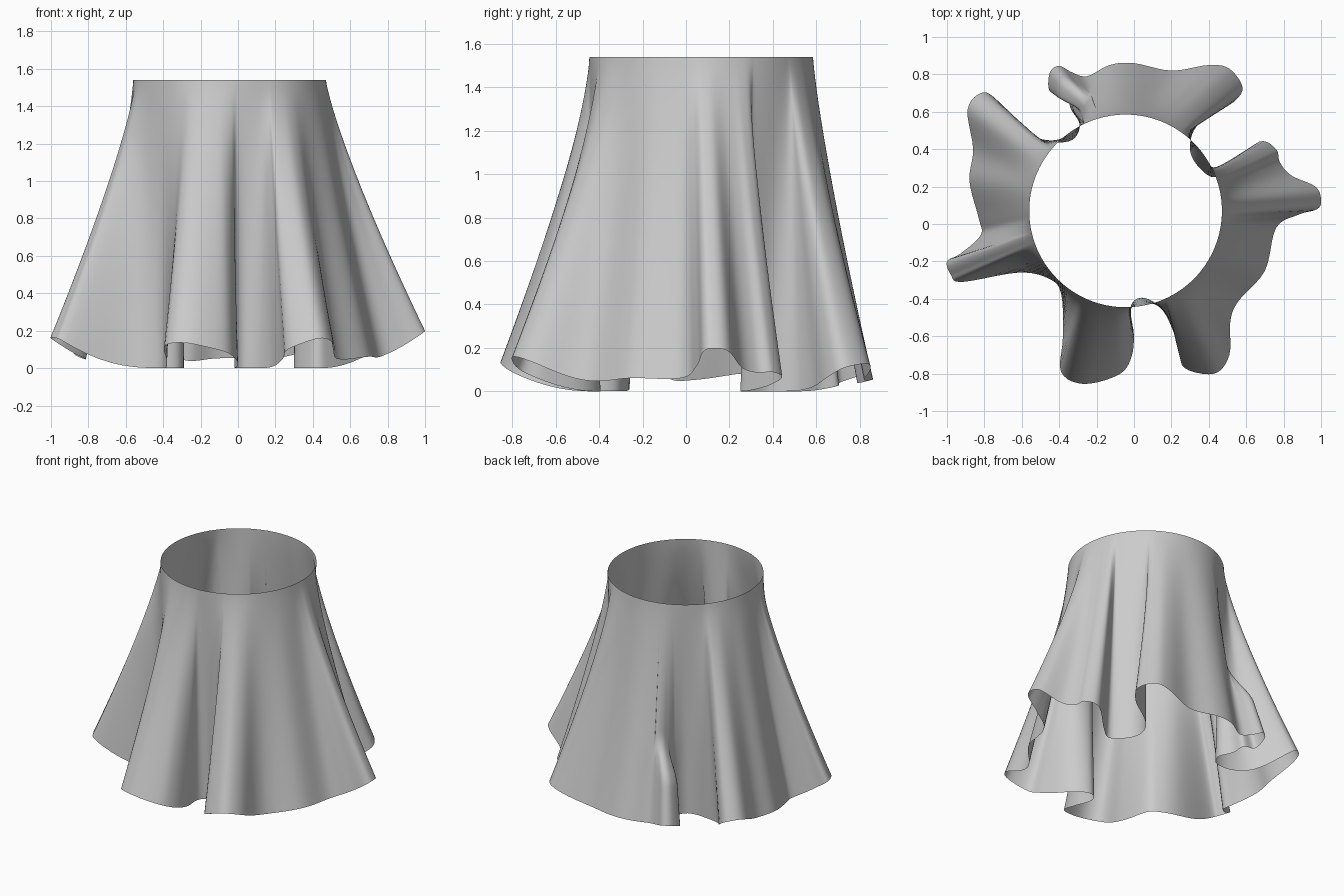
import bpy, bmesh, math
from mathutils import Vector

if "Cube" in bpy.data.objects:
    bpy.data.objects.remove(bpy.data.objects["Cube"])

WAIST_C = Vector((-0.045, 0.07))
WAIST_R, WAIST_Z = 0.515, 1.54
SUB, ROWS = 5, 40

# Hem outline seen from above, clockwise from the right-hand fold
HEM = [(1.0, .13), (.98, .08), (.88, .05), (.76, -.02), (.70, -.25), (.56, -.41),
       (.515, -.52), (.51, -.70), (.43, -.80), (.27, -.77), (.24, -.66), (.18, -.5),
       (.11, -.42), (.03, -.395), (-.02, -.45), (0, -.6), (-.02, -.73), (-.09, -.81),
       (-.27, -.855), (-.39, -.79), (-.38, -.6), (-.39, -.37), (-.46, -.29), (-.62, -.26),
       (-.92, -.31), (-.98, -.27), (-1.0, -.2), (-.93, -.16), (-.82, -.06), (-.83, .03),
       (-.88, .23), (-.86, .40), (-.89, .61), (-.82, .70), (-.74, .67), (-.6, .5),
       (-.45, .44), (-.33, .45), (-.29, .53)]
# Small curl at the back: it only opens near the hem
CURL = [(-.34, .62), (-.36, .70), (-.45, .71), (-.45, .81), (-.40, .845), (-.33, .81)]
CURL_UPPER = [(-.295, .58), (-.30, .62), (-.30, .66), (-.295, .70), (-.28, .74), (-.26, .77)]
HEM_BACK = [(-.25, .79), (-.13, .85), (0, .86), (.2, .82), (.4, .85), (.51, .83), (.58, .73),
            (.53, .65), (.40, .58), (.32, .5), (.30, .39), (.35, .3), (.43, .25), (.52, .31),
            (.67, .44), (.76, .40), (.78, .33), (.84, .26), (.97, .2)]


def spline(points):
    """Closed Catmull-Rom curve through the points."""
    p = [Vector(q) for q in points]
    n, out = len(p), []
    for i in range(n):
        a, b, c, d = p[i - 1], p[i], p[(i + 1) % n], p[(i + 2) % n]
        for k in range(SUB):
            t = k / SUB
            out.append(0.5 * (2 * b + (c - a) * t + (2 * a - 5 * b + 4 * c - d) * t * t
                              + (3 * b - a - 3 * c + d) * t ** 3))
    return out


lower = spline(HEM + CURL + HEM_BACK)
upper = spline(HEM + CURL_UPPER + HEM_BACK)
n = len(lower)

# Waist angle of every column: mix of cloth length along the hem and direct bearing
lengths, bearing = [0.0], []
for i, p in enumerate(upper):
    lengths.append(lengths[-1] + (upper[(i + 1) % n] - p).length)
    a = math.atan2(p.y - WAIST_C.y, p.x - WAIST_C.x)
    if bearing:
        a = bearing[-1] + (a - bearing[-1] + math.pi) % (2 * math.pi) - math.pi
    bearing.append(a)
arc = [-2 * math.pi * l / lengths[-1] for l in lengths[:n]]
shift = sum(b - a for a, b in zip(arc, bearing)) / n
theta = [0.55 * (a + shift) + 0.45 * b for a, b in zip(arc, bearing)]

# Skirt surface, waist to hem
bm = bmesh.new()
grid = []
for r in range(ROWS + 1):
    t = r / ROWS
    s = t ** 1.22
    w = min(1, max(0, (t - 0.62) / 0.2))
    w = w * w * (3 - 2 * w)
    row = []
    for i in range(n):
        top = WAIST_C + WAIST_R * Vector((math.cos(theta[i]), math.sin(theta[i])))
        p = top.lerp(upper[i].lerp(lower[i], w), s)
        flare = max(0, (lower[i] - WAIST_C).length - WAIST_R)
        hem_z = 0.7 * flare ** 2
        row.append(bm.verts.new((p.x, p.y, WAIST_Z + (hem_z - WAIST_Z) * t)))
    grid.append(row)
for r in range(ROWS):
    for i in range(n):
        j = (i + 1) % n
        bm.faces.new((grid[r][i], grid[r][j], grid[r + 1][j], grid[r + 1][i]))
bmesh.ops.recalc_face_normals(bm, faces=bm.faces)
if sum(f.normal.dot(f.calc_center_median() * Vector((1, 1, 0)).length) for f in bm.faces) < 0:
    bmesh.ops.reverse_faces(bm, faces=bm.faces)
for f in bm.faces:
    f.smooth = True

mesh = bpy.data.meshes.new("skirt")
bm.to_mesh(mesh)
bm.free()
skirt = bpy.data.objects.new("skirt", mesh)
bpy.context.collection.objects.link(skirt)
